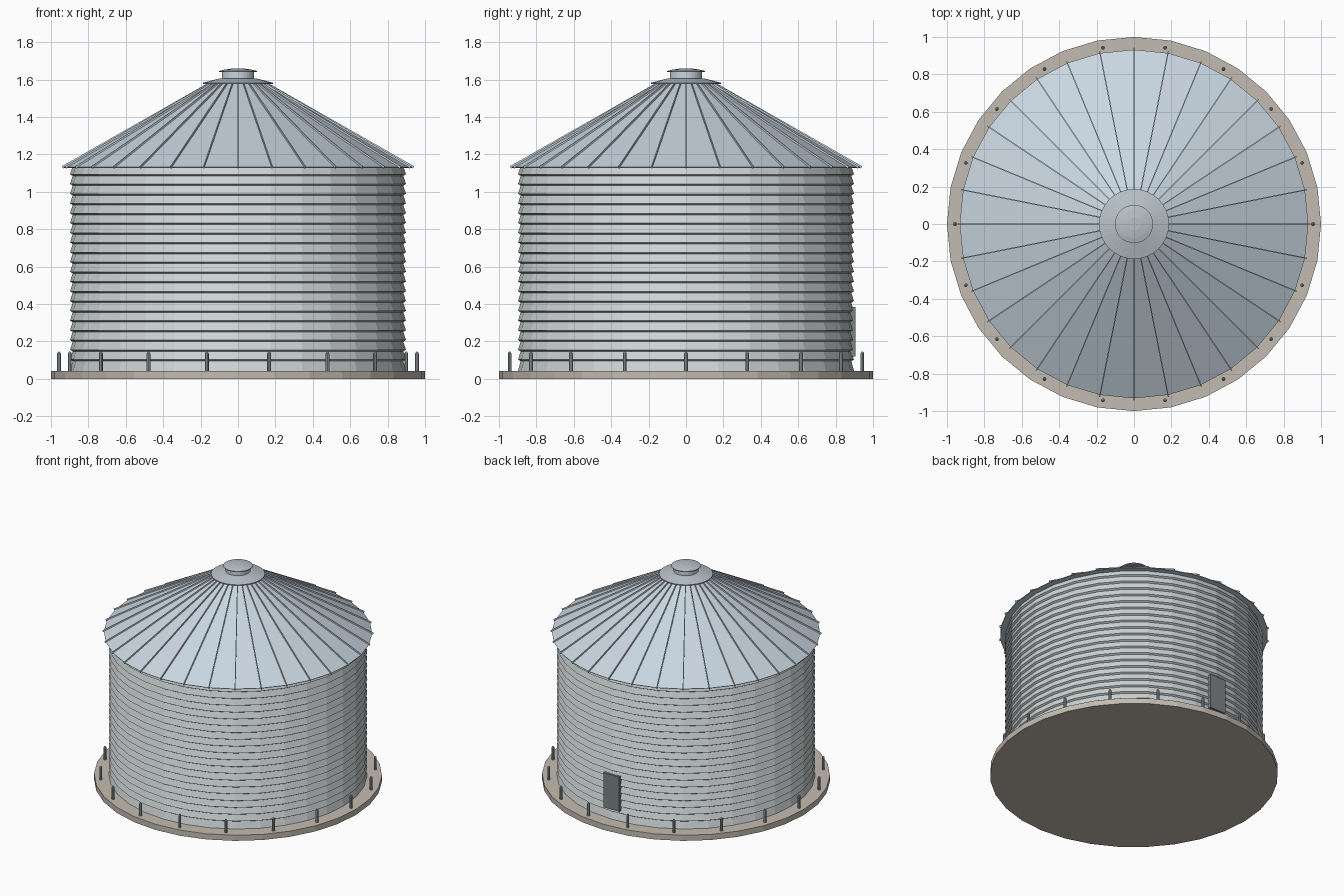
import bpy, bmesh, math
from mathutils import Matrix, Vector

if "Cube" in bpy.data.objects:
    bpy.data.objects.remove(bpy.data.objects["Cube"])


def mat(name, rgb):
    m = bpy.data.materials.new(name)
    m.diffuse_color = (*rgb, 1)
    m.use_nodes = True
    m.node_tree.nodes["Principled BSDF"].inputs["Base Color"].default_value = m.diffuse_color
    return m


STEEL = mat("wall_steel", (0.62, 0.66, 0.67))
ROOF = mat("roof_steel", (0.58, 0.67, 0.75))
CAP = mat("cap_steel", (0.48, 0.54, 0.58))
CONCRETE = mat("concrete", (0.55, 0.50, 0.44))
DARK = mat("dark_steel", (0.20, 0.23, 0.23))
POST = mat("post_steel", (0.33, 0.38, 0.39))


def finish(name, bm, material):
    bmesh.ops.recalc_face_normals(bm, faces=bm.faces)
    me = bpy.data.meshes.new(name)
    bm.to_mesh(me)
    bm.free()
    me.materials.append(material)
    ob = bpy.data.objects.new(name, me)
    bpy.context.collection.objects.link(ob)
    return ob


def add_lathe(bm, profile, n=32, offset=(0, 0, 0)):
    """Turn an (r, z) profile about z, closing both ends."""
    rings = []
    for r, z in profile:
        rings.append([bm.verts.new(Vector(offset) + Vector((
            r * math.cos(2 * math.pi * i / n), r * math.sin(2 * math.pi * i / n), z)))
            for i in range(n)])
    for a, b in zip(rings, rings[1:]):
        for i in range(n):
            j = (i + 1) % n
            bm.faces.new((a[i], a[j], b[j], b[i]))
    bm.faces.new(rings[0][::-1])
    bm.faces.new(rings[-1])


def lathe(name, profile, material, n=32):
    bm = bmesh.new()
    add_lathe(bm, profile, n)
    return finish(name, bm, material)


def add_box(bm, size, matrix):
    bmesh.ops.create_cube(bm, size=1, matrix=matrix @ Matrix.Diagonal((*size, 1)))


# Foundation slab
lathe("foundation", [(1, 0), (1, 0.043)], CONCRETE)

# Wall of stepped corrugations, each wider at its lower edge
Z0, Z1, ROWS = 0.043, 1.138, 21
pitch = (Z1 - Z0) / ROWS
profile = []
for i in range(ROWS):
    z = Z0 + i * pitch
    profile += [(0.898, z + (0.008 if i else 0)), (0.884, z + pitch)]
lathe("corrugated_wall", profile, STEEL)

# Conical roof with overhanging eave
EAVE, TOP = (0.932, 1.132), (0.14, 1.583)
lathe("roof", [(EAVE[0] - 0.002, EAVE[1] - 0.004), EAVE, TOP], ROOF)

# Standing seams on every roof corner
slope = math.atan2(TOP[1] - EAVE[1], EAVE[0] - TOP[0])
length = math.hypot(TOP[1] - EAVE[1], 0.94 - TOP[0])
bm = bmesh.new()
for i in range(32):
    m = (Matrix.Rotation(2 * math.pi * i / 32, 4, 'Z')
         @ Matrix.Translation(((0.94 + TOP[0]) / 2, 0, (EAVE[1] + TOP[1]) / 2))
         @ Matrix.Rotation(slope, 4, 'Y'))
    add_box(bm, (length, 0.006, 0.014), m)
finish("roof_seams", bm, ROOF)

# Roof collar, vent neck and vent lid
lathe("roof_collar", [(0.187, 1.577), (0.187, 1.583), (0.1, 1.606)], CAP)
lathe("vent_neck", [(0.086, 1.6), (0.086, 1.642)], ROOF)
lathe("vent_lid", [(0.102, 1.64), (0.102, 1.646), (0.075, 1.653), (0.035, 1.659)], CAP)

# Anchor posts around the slab
bm = bmesh.new()
for i in range(18):
    a = math.radians(20 * i)
    add_lathe(bm, [(0.01, 0.035), (0.01, 0.135), (0.007, 0.142), (0.003, 0.145)], 8,
              (0.957 * math.cos(a), 0.957 * math.sin(a), 0))
finish("anchor_posts", bm, POST)

# Access door on the back
bm = bmesh.new()
add_box(bm, (0.135, 0.035, 0.265), Matrix.Translation((0, 0.888, 0.253)))
finish("access_door", bm, DARK)
